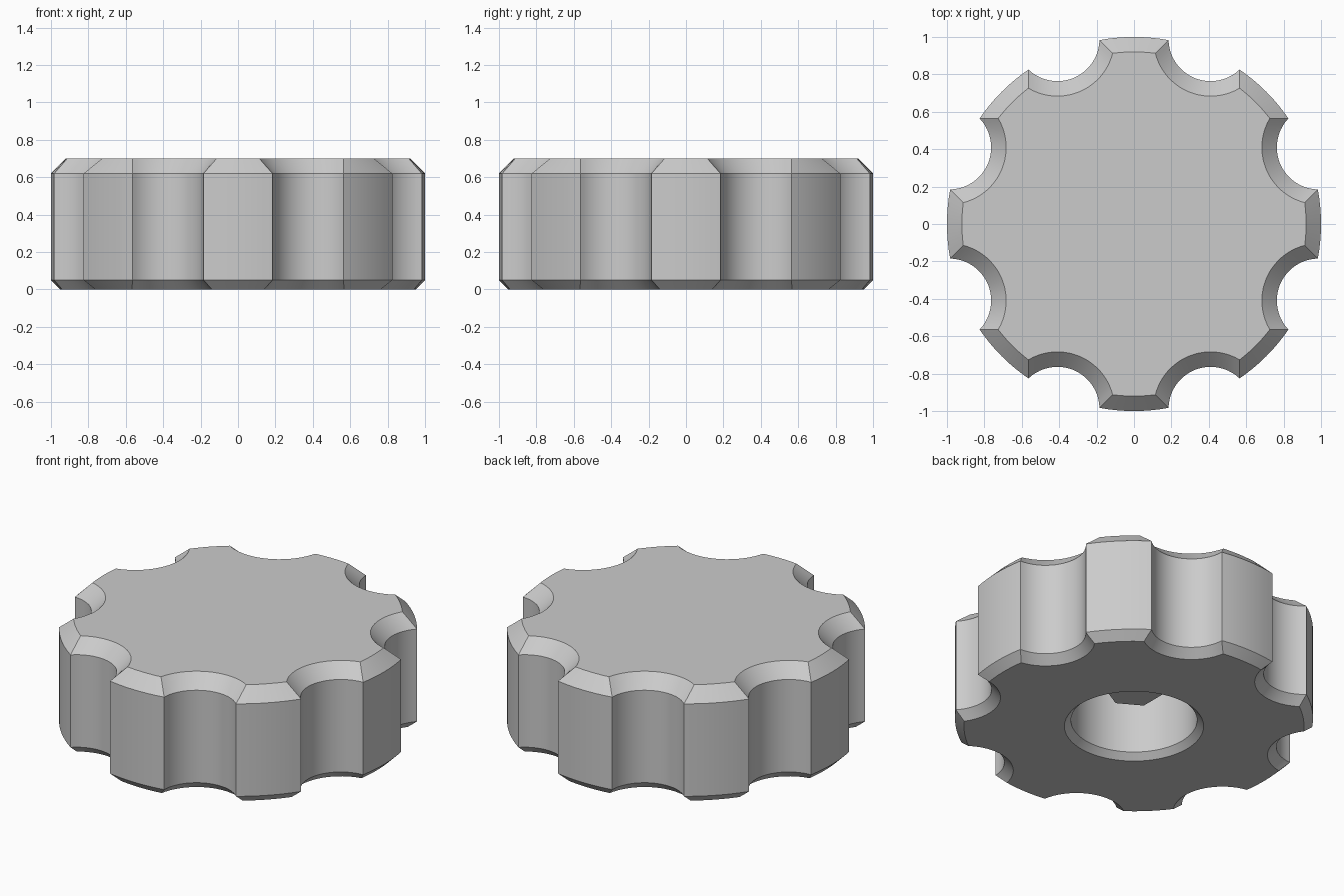
import bpy
import bmesh
from math import sin, cos, acos, atan2, radians, pi

if "Cube" in bpy.data.objects:
    bpy.data.objects.remove(bpy.data.objects["Cube"], do_unlink=True)

LOBES = 8
OUTER, GRIP, GRIP_DIST = 1.0, 0.225, 1.07
HEIGHT, TOP_CHAMFER, BASE_CHAMFER = 0.70, 0.08, 0.05
HOLE, HOLE_CHAMFER, HOLE_DEPTH = 0.352, 0.037, 0.5

grey = bpy.data.materials.new("plain grey")
grey.use_nodes = True
grey.diffuse_color = (0.6, 0.6, 0.6, 1)
grey.node_tree.nodes["Principled BSDF"].inputs["Base Color"].default_value = grey.diffuse_color


def outline(inset):
    """Scalloped plan shape, offset inward by a distance."""
    r_out, r_cut = OUTER - inset, GRIP + inset
    half_cut = acos((r_out**2 + GRIP_DIST**2 - r_cut**2) / (2 * r_out * GRIP_DIST))
    half_lobe = pi / LOBES - half_cut
    # half angle of the finger grip, seen from the centre of its circle
    sweep = atan2(r_out * sin(half_cut), GRIP_DIST - r_out * cos(half_cut))
    points = []
    for i in range(LOBES):
        mid = 2 * pi * i / LOBES
        for k in range(8):
            a = mid - half_lobe + 2 * half_lobe * k / 8
            points.append((r_out * cos(a), r_out * sin(a)))
        axis = mid + pi / LOBES
        for k in range(20):
            a = axis + pi + sweep - 2 * sweep * k / 20
            points.append((GRIP_DIST * cos(axis) + r_cut * cos(a),
                           GRIP_DIST * sin(axis) + r_cut * sin(a)))
    return points


def circle(radius):
    """Round ring whose points line up with the scalloped outline."""
    angles = [atan2(y, x) for x, y in outline(BASE_CHAMFER)]
    return [(radius * cos(a), radius * sin(a)) for a in angles]


def finish(bm, name):
    bmesh.ops.recalc_face_normals(bm, faces=bm.faces)
    mesh = bpy.data.meshes.new(name)
    bm.to_mesh(mesh)
    bm.free()
    mesh.materials.append(grey)
    obj = bpy.data.objects.new(name, mesh)
    bpy.context.collection.objects.link(obj)
    bpy.ops.object.select_all(action="DESELECT")
    obj.select_set(True)
    bpy.context.view_layer.objects.active = obj
    bpy.ops.object.shade_smooth_by_angle(angle=radians(25))


# Knob body: rings from the top face, down the grips, under and into the bore
rings = [
    (outline(TOP_CHAMFER), HEIGHT),
    (outline(0), HEIGHT - TOP_CHAMFER),
    (outline(0), BASE_CHAMFER),
    (outline(BASE_CHAMFER), 0),
    (circle(HOLE + HOLE_CHAMFER), 0),
    (circle(HOLE), HOLE_CHAMFER),
    (circle(HOLE), HOLE_DEPTH),
]
bm = bmesh.new()
loops = [[bm.verts.new((x, y, z)) for x, y in ring] for ring, z in rings]
count = len(loops[0])
for a, b in zip(loops, loops[1:]):
    for i in range(count):
        j = (i + 1) % count
        bm.faces.new((a[i], a[j], b[j], b[i]))
bm.faces.new(loops[0])
bm.faces.new(loops[-1])
finish(bm, "knob_body")

# Hexagonal stud hanging from the roof of the bore
bm = bmesh.new()
stud = [bm.verts.new((0.16 * cos(a), 0.16 * sin(a), 0.22))
        for a in (pi / 6 + i * pi / 3 for i in range(6))]
face = bm.faces.new(stud)
top = bmesh.ops.extrude_face_region(bm, geom=[face])["geom"]
bmesh.ops.translate(bm, vec=(0, 0, HOLE_DEPTH - 0.22 + 0.01),
                    verts=[v for v in top if isinstance(v, bmesh.types.BMVert)])
finish(bm, "hex_stud")
